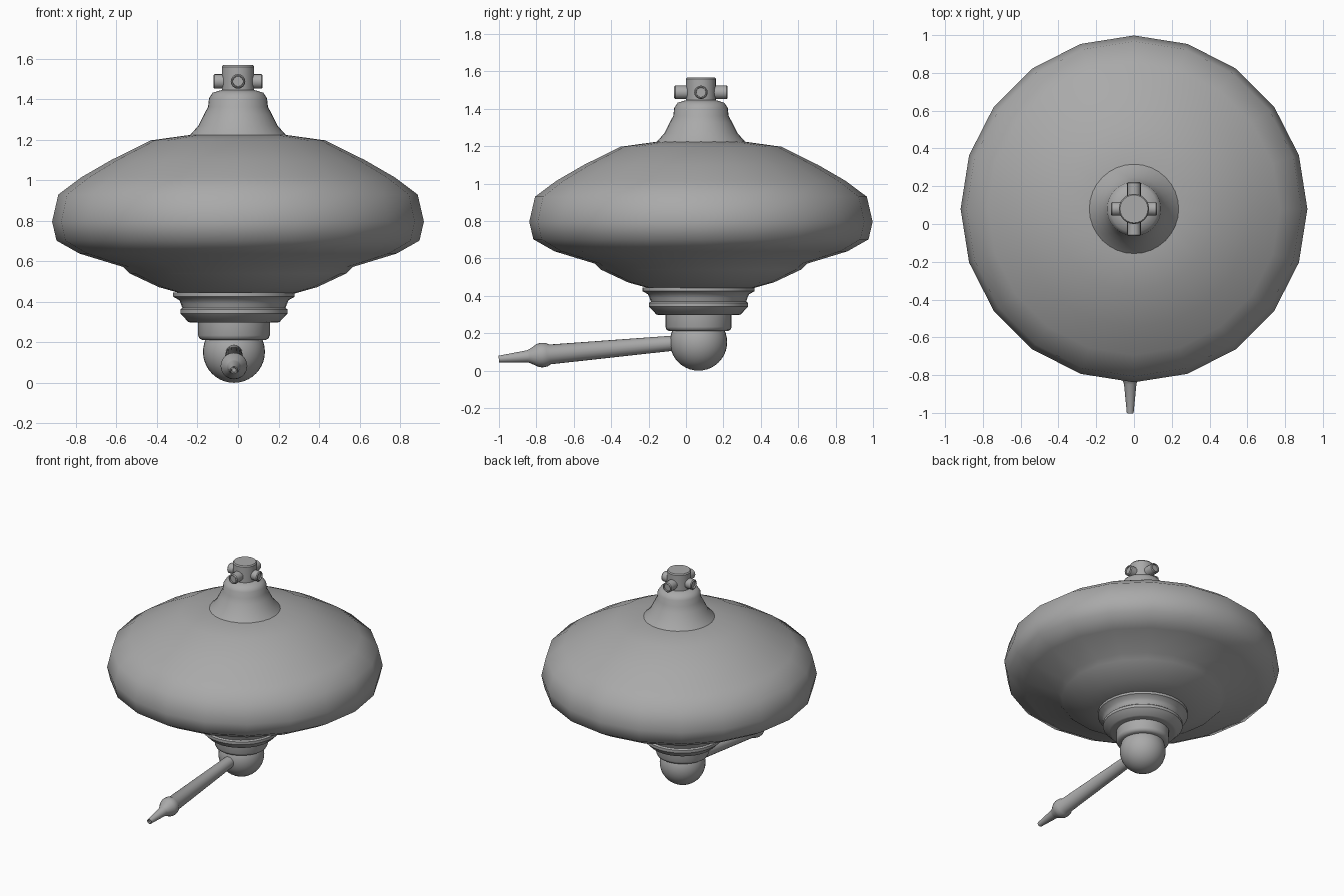
import bpy, bmesh
from math import cos, sin, pi, radians
from mathutils import Matrix, Vector

cube = bpy.data.objects.get("Cube")
if cube:
    bpy.data.objects.remove(cube, do_unlink=True)

grey = bpy.data.materials.new("plain grey")
grey.use_nodes = True
colour = (0.4, 0.4, 0.4, 1)
grey.diffuse_color = colour
grey.node_tree.nodes["Principled BSDF"].inputs["Base Color"].default_value = colour


def finish(name, bm, matrix, angle):
    bmesh.ops.recalc_face_normals(bm, faces=bm.faces)
    mesh = bpy.data.meshes.new(name)
    bm.to_mesh(mesh)
    bm.free()
    mesh.materials.append(grey)
    obj = bpy.data.objects.new(name, mesh)
    obj.matrix_world = matrix
    bpy.context.collection.objects.link(obj)
    bpy.ops.object.select_all(action='DESELECT')
    obj.select_set(True)
    bpy.context.view_layer.objects.active = obj
    bpy.ops.object.shade_smooth_by_angle(angle=radians(angle))
    return obj


def lathe(name, profile, matrix, sides=32, angle=35):
    """Spin (radius, height) points around local z; zero radius closes an end."""
    bm = bmesh.new()
    rings = []
    for r, z in profile:
        if r == 0:
            rings.append([bm.verts.new((0, 0, z))] * sides)
        else:
            rings.append([bm.verts.new((r * cos(2 * pi * i / sides),
                                        r * sin(2 * pi * i / sides), z))
                          for i in range(sides)])
    for a, b in zip(rings, rings[1:]):
        for i in range(sides):
            j = (i + 1) % sides
            corners = list(dict.fromkeys((a[i], a[j], b[j], b[i])))
            bm.faces.new(corners)
    return finish(name, bm, matrix, angle)


def aim(origin, direction):
    turn = Vector(direction).to_track_quat('Z', 'Y').to_matrix().to_4x4()
    return Matrix.Translation(origin) @ turn


upper = Matrix.Translation((0, 0.08, 0))
lower = Matrix.Translation((-0.02, 0.067, 0))

# Wide rounded body
lathe("body", [(0, 0.435), (0.28, 0.441), (0.39, 0.472), (0.535, 0.54),
               (0.567, 0.572), (0.783, 0.638), (0.896, 0.702), (0.918, 0.796),
               (0.887, 0.93), (0.773, 1.015), (0.626, 1.1), (0.43, 1.197),
               (0.235, 1.224), (0, 1.224)], upper, sides=20, angle=55)

# Flared neck on top
lathe("neck", [(0, 1.215), (0.238, 1.222), (0.195, 1.27), (0.168, 1.325),
               (0.148, 1.362), (0.143, 1.405), (0.125, 1.432), (0.08, 1.446),
               (0, 1.446)], upper, angle=40)

# Cap with four recessed pegs
lathe("cap", [(0, 1.43), (0.08, 1.43), (0.08, 1.56), (0.074, 1.568),
              (0, 1.568)], upper, sides=24)
for name, direction, reach in (("left", (1, 0, 0), 0.122), ("right", (-1, 0, 0), 0.122),
                               ("back", (0, 1, 0), 0.143), ("front", (0, -1, 0), 0.143)):
    lathe(name + "_peg", [(0, 0.04), (0.036, 0.04), (0.036, reach - 0.006),
                          (0.031, reach), (0.026, reach), (0.025, reach - 0.01),
                          (0, reach - 0.01)],
          aim((0, 0.08, 1.488), direction), sides=16)

# Stepped collar and socket under the body
lathe("collar", [(0, 0.297), (0.21, 0.297), (0.225, 0.3), (0.265, 0.342),
                 (0.265, 0.362), (0.255, 0.37), (0.262, 0.39), (0.27, 0.408),
                 (0.3, 0.425), (0.3, 0.445), (0, 0.45)], lower, angle=40)
lathe("socket", [(0, 0.211), (0.155, 0.211), (0.17, 0.218), (0.177, 0.234),
                 (0.177, 0.31), (0, 0.31)], lower, angle=50)

# Ball at the bottom
bm = bmesh.new()
bmesh.ops.create_uvsphere(bm, u_segments=32, v_segments=20, radius=0.153)
finish("ball", bm, lower @ Matrix.Translation((0, 0, 0.153)), 60)

# Arm with knob and pointed tip, sloping down to the front
lathe("arm", [(0, 0), (0.039, 0), (0.053, 0.73), (0.063, 0.748), (0.066, 0.775),
              (0.062, 0.795), (0.037, 0.84), (0.033, 0.85), (0.018, 1.005),
              (0.013, 1.005), (0.011, 0.995), (0, 0.995)],
      aim((-0.02, 0, 0.153), (0, -1, -0.091)), sides=20, angle=40)
